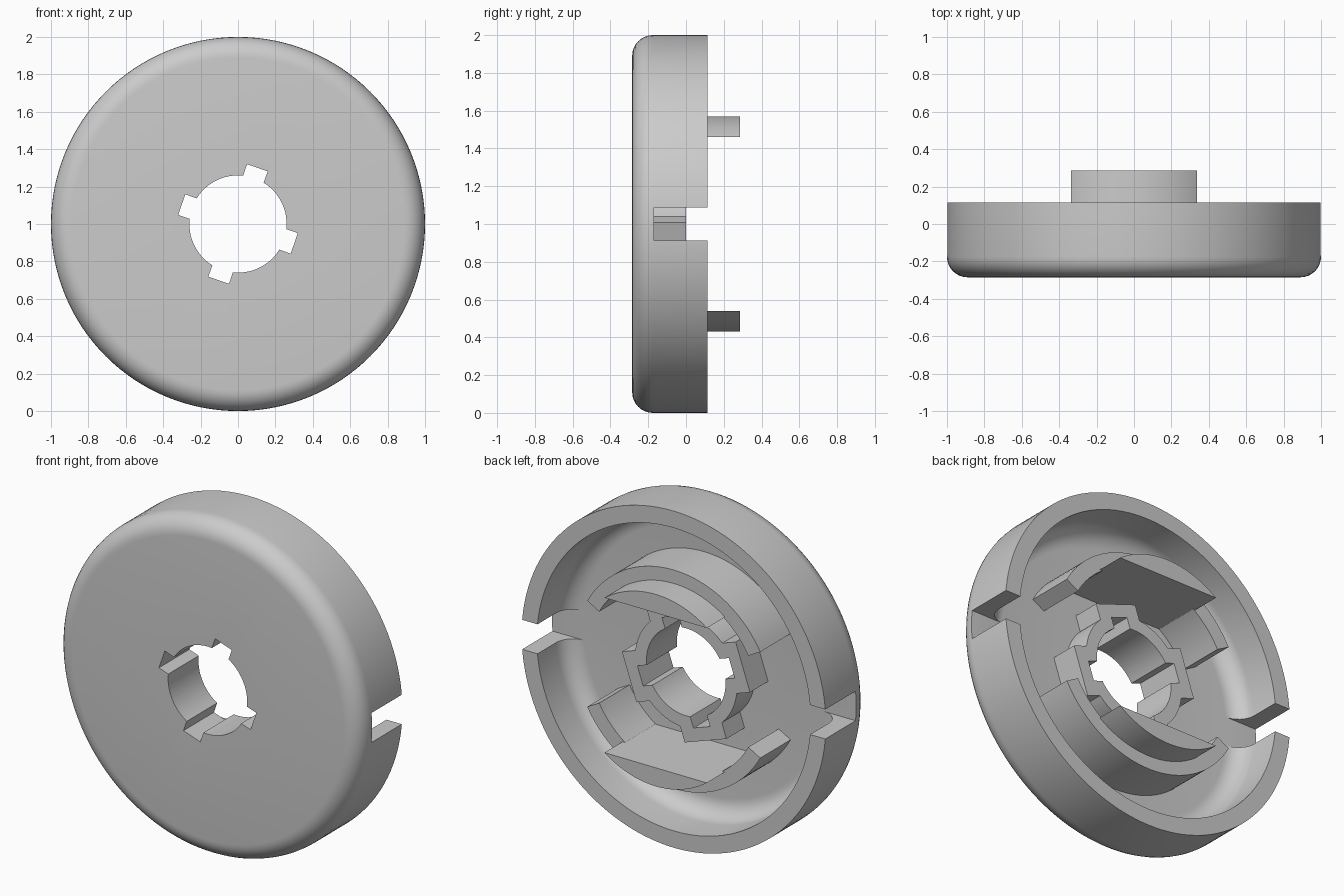
import bpy, bmesh
from math import sin, cos, pi, asin, radians
from mathutils import Matrix, Vector

default = bpy.data.objects.get("Cube")
if default:
    bpy.data.objects.remove(default, do_unlink=True)

grey = bpy.data.materials.new("plain grey")
grey.use_nodes = True
grey.diffuse_color = (0.6, 0.6, 0.6, 1)
grey.node_tree.nodes["Principled BSDF"].inputs["Base Color"].default_value = (0.6, 0.6, 0.6, 1)

FRONT, FLOOR, RIM, TAB_END, HUB_END = -0.285, -0.17, 0.115, 0.285, 0.0
SUNK = -0.22          # parts start inside the floor plate
WALL_IN = 0.9
NOTCH = radians(71)


def finish(name, bm):
    bmesh.ops.recalc_face_normals(bm, faces=bm.faces)
    mesh = bpy.data.meshes.new(name)
    bm.to_mesh(mesh)
    bm.free()
    mesh.materials.append(grey)
    ob = bpy.data.objects.new(name, mesh)
    bpy.context.collection.objects.link(ob)
    return ob


def prism(name, outline, y0, y1):
    """Extrude an (x, z) outline along y; the axis sits at z = 1."""
    bm = bmesh.new()
    face = bm.faces.new([bm.verts.new((x, y0, z + 1)) for x, z in outline])
    ext = bmesh.ops.extrude_face_region(bm, geom=[face])["geom"]
    verts = [v for v in ext if isinstance(v, bmesh.types.BMVert)]
    bmesh.ops.translate(bm, verts=verts, vec=(0, y1 - y0, 0))
    return finish(name, bm)


def arc(r, a0, a1, n):
    return [(r * cos(a0 + (a1 - a0) * i / n), r * sin(a0 + (a1 - a0) * i / n))
            for i in range(n + 1)]


def keyed_circle(r, tip, half):
    """Circle with four square-ended lobes."""
    pts = []
    gap = asin(half / r)
    for k in range(4):
        a = NOTCH + k * pi / 2
        for s in (-half, half):
            pts.append((tip * cos(a) - s * sin(a), tip * sin(a) + s * cos(a)))
        pts += arc(r, a + gap, a + pi / 2 - gap, 12)
    return pts


def cut(ob, cutter):
    mod = ob.modifiers.new("cut", "BOOLEAN")
    mod.operation = "DIFFERENCE"
    mod.solver = "EXACT"
    mod.object = cutter
    bpy.context.view_layer.objects.active = ob
    bpy.ops.object.modifier_apply(modifier=mod.name)


def smooth(ob):
    bpy.ops.object.select_all(action="DESELECT")
    ob.select_set(True)
    bpy.context.view_layer.objects.active = ob
    bpy.ops.object.shade_smooth_by_angle(angle=radians(30))


# Dish: revolved cup with rounded outer and inner corners
def fillet(r, y, rad):
    return [(r + rad * sin(t), y - rad * cos(t)) for t in (i * pi / 16 for i in range(9))]


R = 0.11
profile = [(0, FRONT)] + fillet(1 - R, FRONT + R, R)
profile += [(1, RIM), (WALL_IN, RIM)]
profile += fillet(WALL_IN - R, FLOOR + R, R)[::-1] + [(0, FLOOR)]
bm = bmesh.new()
vs = [bm.verts.new((r, y, 1)) for r, y in profile]
edges = [bm.edges.new(p) for p in zip(vs, vs[1:])]
bmesh.ops.spin(bm, geom=vs + edges, cent=(0, 0, 1), axis=(0, 1, 0),
               angle=2 * pi, steps=128, use_duplicate=False)
bmesh.ops.remove_doubles(bm, verts=bm.verts, dist=0.0005)
dish = finish("dish", bm)

# Hub: lobed collar around the bore
hub = prism("hub", keyed_circle(0.335, 0.395, 0.145), SUNK, HUB_END)

# Keyed bore through dish and hub, and a slot in each side of the rim
bore = prism("bore_cutter", keyed_circle(0.26, 0.318, 0.058), -0.5, 0.5)
cut(dish, bore)
cut(hub, bore)
cutters = [bore]
for s in (-1, 1):
    box = [(s * 0.72, -0.0875), (s * 1.2, -0.0875), (s * 1.2, 0.0875), (s * 0.72, 0.0875)]
    slot = prism("slot_cutter", box, FLOOR + 0.001, 0.4)
    cut(dish, slot)
    cutters.append(slot)
for c in cutters:
    bpy.data.objects.remove(c, do_unlink=True)

parts = [dish, hub]
# Curved walls and the taller flat-sided tabs, above and below the hub
end, chord = radians(29), asin(0.46 / 0.57)
for side, turn in (("upper", 0), ("lower", pi)):
    wall = arc(0.65, turn + end, turn + pi - end, 48) + arc(0.56, turn + pi - end, turn + end, 48)
    parts.append(prism(side + "_curved_wall", wall, SUNK, RIM))
    tab = arc(0.57, turn + chord, turn + pi - chord, 32)
    parts.append(prism(side + "_tab", tab, SUNK, TAB_END))

for p in parts:
    smooth(p)
